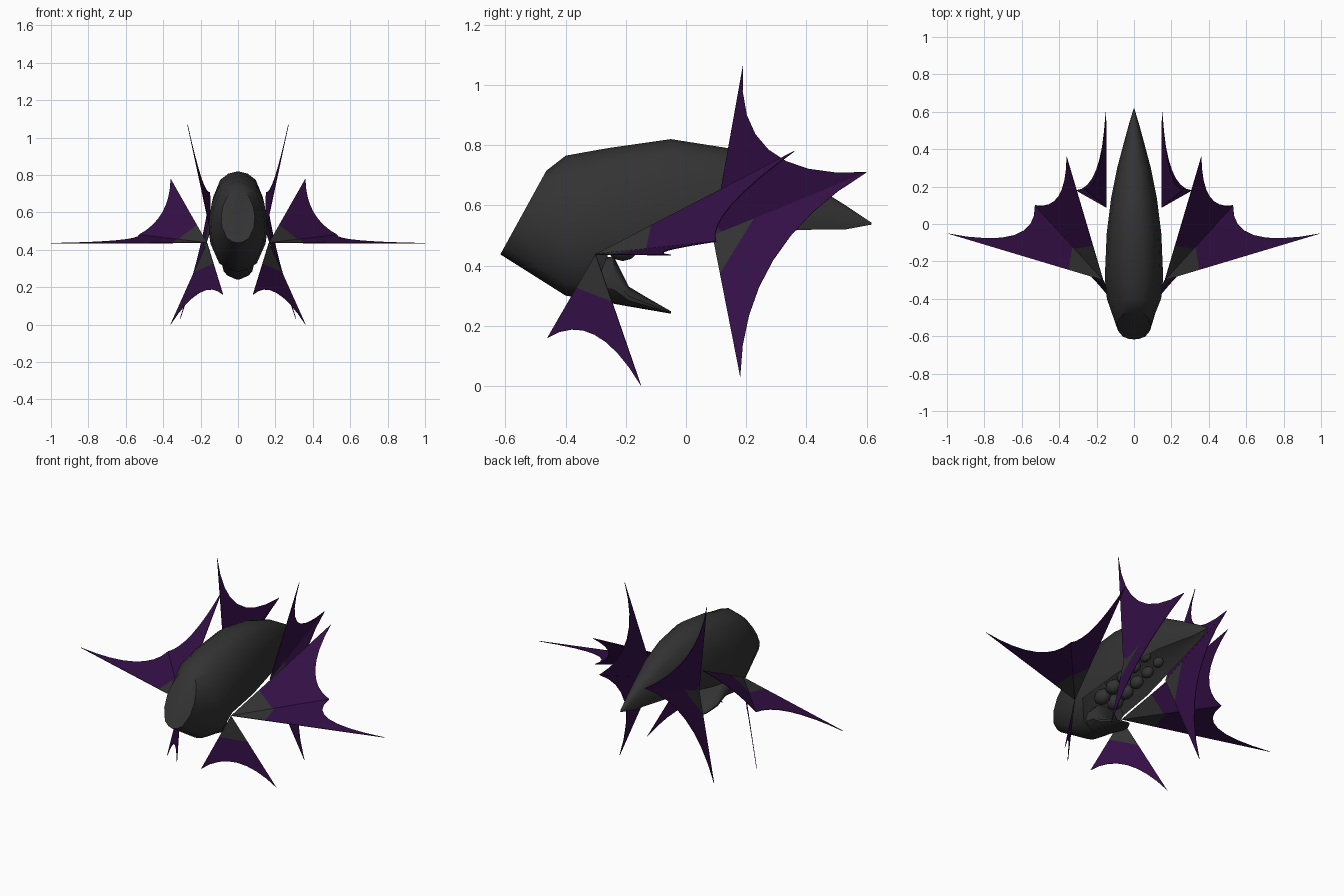
import bpy, bmesh, math
from mathutils import Vector as V

if "Cube" in bpy.data.objects:
    bpy.data.objects.remove(bpy.data.objects["Cube"])


def material(name, rgb):
    m = bpy.data.materials.new(name)
    m.diffuse_color = (*rgb, 1)
    m.use_nodes = True
    m.node_tree.nodes["Principled BSDF"].inputs["Base Color"].default_value = m.diffuse_color
    return m


GREY = material("charcoal skin", (0.033, 0.033, 0.033))
PURPLE = material("dark purple membrane", (0.034, 0.005, 0.062))


def finish(name, bm, mats):
    bmesh.ops.recalc_face_normals(bm, faces=bm.faces)
    me = bpy.data.meshes.new(name)
    bm.to_mesh(me)
    bm.free()
    for m in mats:
        me.materials.append(m)
    ob = bpy.data.objects.new(name, me)
    bpy.context.collection.objects.link(ob)
    return ob


def smooth(ob, angle=35):
    bpy.ops.object.select_all(action='DESELECT')
    ob.select_set(True)
    bpy.context.view_layer.objects.active = ob
    bpy.ops.object.shade_smooth_by_angle(angle=math.radians(angle))


# Half cross-sections, top to bottom, as (width, height) fractions
CLOSED = [(0, 1), (.35, .965), (.65, .89), (.9, .7), (1, .52), (.95, .3), (.65, .09), (.3, .02), (0, 0)]
OPEN = [(0, 1), (.35, .965), (.65, .87), (.9, .62), (1, .35), (1, .15), (.93, 0), (.6, .3), (0, .45)]


def loft(name, sections):
    """sections: y, half width, top z, bottom z, slant, profile"""
    bm = bmesh.new()
    rings = []
    for y, w, zt, zb, slant, prof in sections:
        half = [(u * w, f * (zt - zb)) for u, f in prof]
        full = half + [(-x, h) for x, h in half[-2:0:-1]]
        rings.append([bm.verts.new((x, y + slant * h, zb + h)) for x, h in full])
    n = len(rings[0])
    for a, b in zip(rings, rings[1:]):
        for i in range(n):
            j = (i + 1) % n
            bm.faces.new((a[i], a[j], b[j], b[i]))
    bm.faces.new(rings[0])
    bm.faces.new(rings[-1])
    ob = finish(name, bm, [GREY])
    smooth(ob)
    return ob


# Body: slanted oval face, closed head, hollow underside towards the tail
loft("body", [
    (-.617, .09, .715, .437, .55, CLOSED),
    (-.40, .145, .765, .30, 0, CLOSED),
    (-.30, .155, .783, .283, 0, CLOSED),
    (-.26, .155, .79, .435, 0, OPEN),
    (-.05, .146, .82, .465, 0, OPEN),
    (.14, .122, .79, .50, 0, OPEN),
    (.30, .09, .735, .515, 0, OPEN),
    (.45, .05, .65, .52, 0, OPEN),
    (.53, .028, .60, .52, 0, OPEN),
    (.617, .002, .542, .536, 0, OPEN)])

# Lower jaw spike pointing backwards under the hollow
loft("lower_jaw", [
    (-.36, .09, .42, .305, 0, CLOSED),
    (-.24, .09, .43, .273, 0, CLOSED),
    (-.19, .08, .33, .264, 0, CLOSED),
    (-.12, .06, .288, .252, 0, CLOSED),
    (-.05, .012, .248, .24, 0, CLOSED)])

# Fleshy lobes inside the hollow
bm = bmesh.new()
for k in range(5):
    for s in (-1, 1):
        r = bmesh.ops.create_icosphere(bm, subdivisions=2, radius=.045 - .004 * k)
        for v in r['verts']:
            v.co = V((v.co.x * .9 + s * .045, v.co.y * 1.2 - .21 + .09 * k, v.co.z + .46 + .022 * k))
smooth(finish("belly_lobes", bm, [GREY]))


def fin(name, root, a, b, pull, grey, steps=8):
    """Webbed fin between two rays, with a concave outer edge and grey root."""
    p, a, b = V(root), V(a), V(b)
    c = p + pull[0] * (a - p) + pull[1] * (b - p)
    ga, gb = p + grey[0] * (a - p), p + grey[1] * (b - p)
    bm = bmesh.new()
    hub = bm.verts.new(p)
    inner, outer = [], []
    for i in range(steps + 1):
        s = i / steps
        inner.append(bm.verts.new(ga.lerp(gb, s)))
        outer.append(bm.verts.new((1 - s) ** 2 * a + 2 * s * (1 - s) * c + s * s * b))
    for i in range(steps):
        bm.faces.new((hub, inner[i], inner[i + 1])).material_index = 0
        bm.faces.new((inner[i], outer[i], outer[i + 1], inner[i + 1])).material_index = 1
    ob = finish(name, bm, [GREY, PURPLE])
    t = ob.modifiers.new("thickness", 'SOLIDIFY')
    t.thickness = .003
    t.offset = 0
    ob.modifiers.new("mirror", 'MIRROR')


SHOULDER = (.165, -.30, .437)
HIP = (.148, .088, .50)
SIDE_RAY = (.53, .10, .48)
TAIL_RAY = (.15, .60, .71)

fin("front_fin", SHOULDER, (.08, -.46, .16), (.36, -.15, .002), (.25, .25), (.40, .36))
fin("side_fin_upper", SHOULDER, (.36, .36, .78), SIDE_RAY, (.34, .36), (.28, .42))
fin("side_fin_lower", SHOULDER, SIDE_RAY, (.999, -.05, .435), (.17, .35), (.45, .22))
fin("rear_fin_upper", HIP, (.27, .19, 1.07), TAIL_RAY, (.29, .07), (.06, .06))
fin("rear_fin_lower", HIP, (.31, .18, .03), TAIL_RAY, (.15, .17), (.27, .27))
